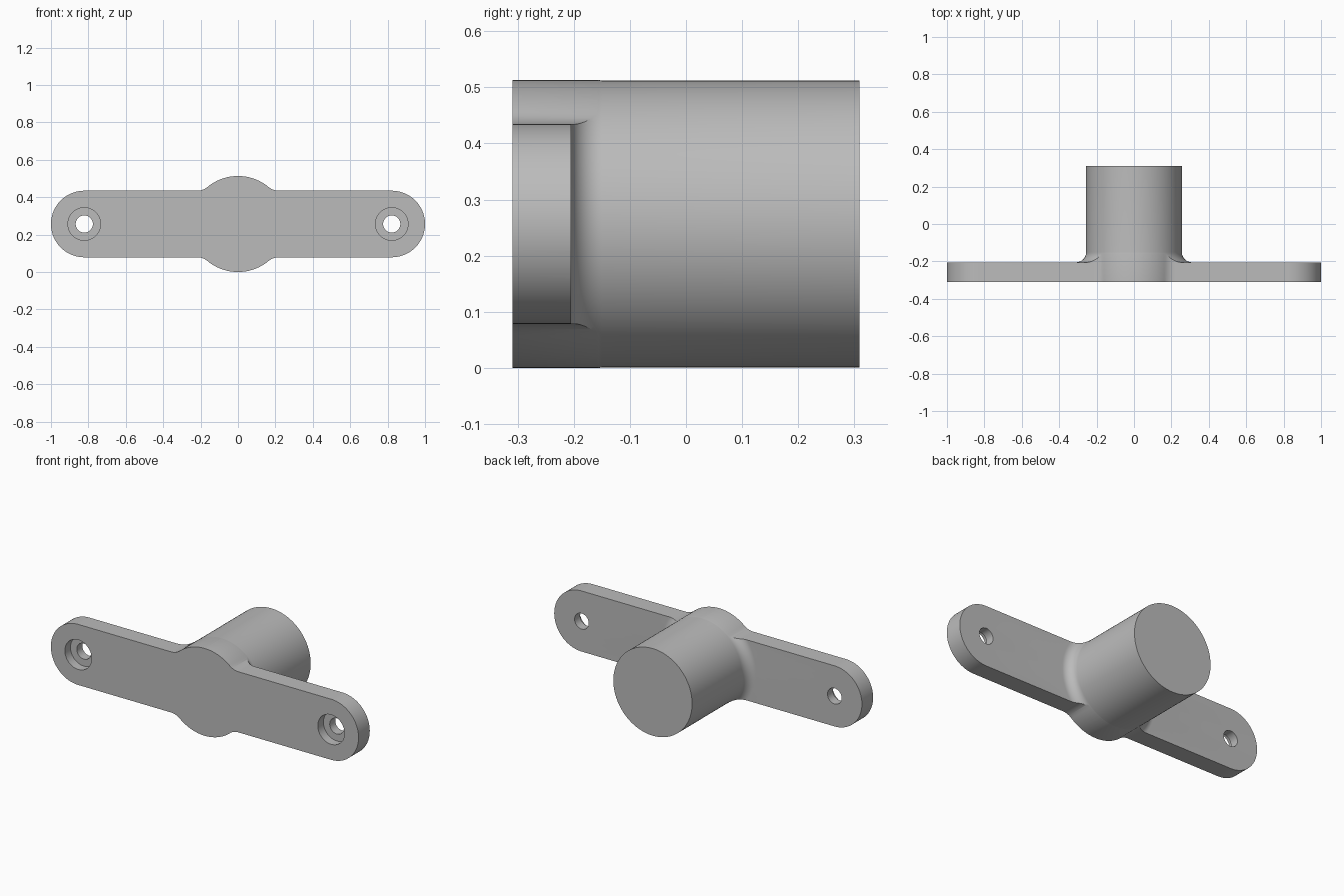
import bpy, bmesh
from math import sin, cos, pi, sqrt, atan2
from mathutils import Matrix, Vector

if "Cube" in bpy.data.objects:
    bpy.data.objects.remove(bpy.data.objects["Cube"])

FRONT, BACK = -0.309, 0.309
PLATE_BACK = -0.205
MID = 0.2565            # height of the boss axis
BOSS = 0.256            # boss radius
HALF = 0.178            # half height of the arms
HOLE_X = 1 - HALF
FLARE = 0.055           # fillet between boss and plate
BLEND = 0.09            # fillet between boss and arm outline

metal = bpy.data.materials.new("plain grey")
metal.use_nodes = True
GREY = (0.5, 0.5, 0.5, 1)
metal.diffuse_color = GREY
metal.node_tree.nodes["Principled BSDF"].inputs["Base Color"].default_value = GREY


def arc(cx, cy, r, a0, a1, n):
    return [(cx + r * cos(a0 + (a1 - a0) * i / n),
             cy + r * sin(a0 + (a1 - a0) * i / n)) for i in range(n + 1)]


def make_object(name, bm):
    bmesh.ops.remove_doubles(bm, verts=bm.verts, dist=1e-5)
    bmesh.ops.recalc_face_normals(bm, faces=bm.faces)
    mesh = bpy.data.meshes.new(name)
    bm.to_mesh(mesh)
    bm.free()
    mesh.materials.append(metal)
    obj = bpy.data.objects.new(name, mesh)
    bpy.context.collection.objects.link(obj)
    return obj


def prism(name, outline, y0, y1):
    bm = bmesh.new()
    face = bm.faces.new([bm.verts.new((x, y0, z)) for x, z in outline])
    ext = bmesh.ops.extrude_face_region(bm, geom=[face])
    verts = [g for g in ext["geom"] if isinstance(g, bmesh.types.BMVert)]
    bmesh.ops.translate(bm, verts=verts, vec=(0, y1 - y0, 0))
    return make_object(name, bm)


def lathe(name, profile, steps=128):
    """Spin (radius, y) points around the boss axis."""
    bm = bmesh.new()
    verts = [bm.verts.new((r, y, MID)) for r, y in profile]
    edges = [bm.edges.new(p) for p in zip(verts, verts[1:])]
    bmesh.ops.spin(bm, geom=verts + edges, cent=(0, 0, MID), axis=(0, 1, 0),
                   angle=2 * pi, steps=steps, use_merge=True)
    # close the two flat ends
    bmesh.ops.remove_doubles(bm, verts=bm.verts, dist=1e-5)
    bmesh.ops.holes_fill(bm, edges=[e for e in bm.edges if e.is_boundary], sides=0)
    return make_object(name, bm)


def apply_boolean(obj, cutter, operation):
    cutter.hide_render = True
    mod = obj.modifiers.new("cut", "BOOLEAN")
    mod.object, mod.operation, mod.solver = cutter, operation, "EXACT"
    bpy.context.view_layer.objects.active = obj
    bpy.ops.object.modifier_apply(modifier=mod.name)
    bpy.data.objects.remove(cutter)


# Boss flaring into a wide disc
profile = [(1.2, FRONT), (1.2, PLATE_BACK)]
profile += arc(BOSS + FLARE, PLATE_BACK + FLARE, FLARE, -pi / 2, -pi, 12)
profile += [(BOSS, BACK)]
bracket = lathe("mounting_bracket", profile)

# Outline of the arms with the round bulge, one quarter mirrored twice
bulge = BOSS + 0.0005
bx = sqrt((bulge + BLEND) ** 2 - (HALF + BLEND) ** 2)
touch = atan2(HALF + BLEND, bx)
quarter = arc(HOLE_X, 0, HALF, 0, pi / 2, 24)
quarter += arc(bx, HALF + BLEND, BLEND, -pi / 2, touch - pi, 10)
quarter += arc(0, 0, bulge, touch, pi / 2, 24)[1:]
upper = quarter + [(-x, z) for x, z in reversed(quarter[:-1])]
outline = upper + [(x, -z) for x, z in reversed(upper[1:-1])]
outline = [(x, z + MID) for x, z in outline]
apply_boolean(bracket, prism("outline_cutter", outline, FRONT - 0.1, BACK + 0.1), "INTERSECT")

# Counterbored screw holes
for side in (-1, 1):
    for radius, depth in ((0.087, 0.052), (0.046, 0.2)):
        circle = arc(side * HOLE_X, MID, radius, 0, 2 * pi, 48)[:-1]
        cutter = prism("hole_cutter", circle, FRONT - 0.05, FRONT + depth)
        apply_boolean(bracket, cutter, "DIFFERENCE")

# Smooth curved walls, keep rims crisp
bpy.ops.object.select_all(action="DESELECT")
bracket.select_set(True)
bpy.context.view_layer.objects.active = bracket
bpy.ops.object.shade_smooth_by_angle(angle=pi / 7)
